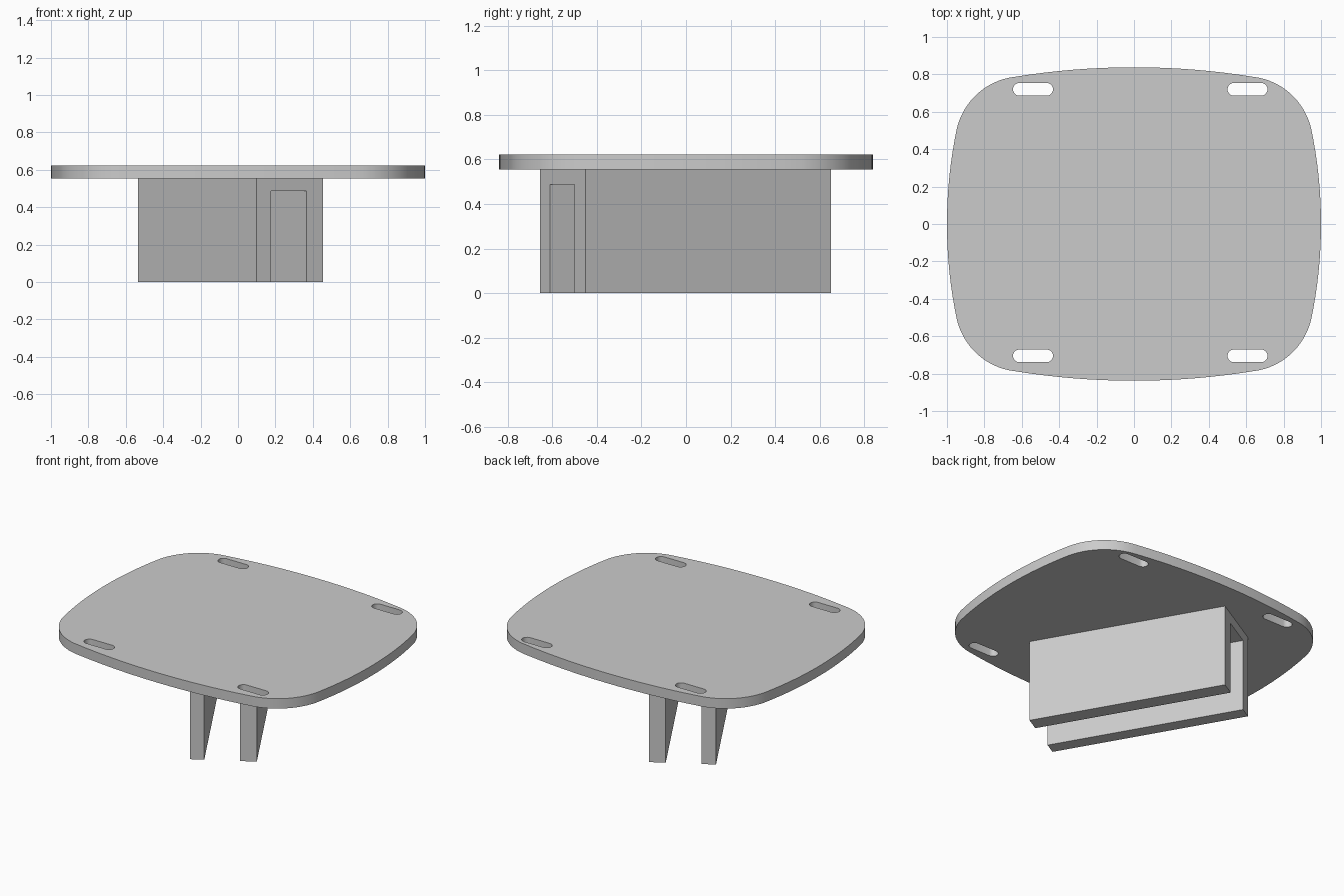
import bpy, bmesh
from math import sin, cos, pi, asin, radians, hypot
from mathutils import Vector

default = bpy.data.objects.get("Cube")
if default:
    bpy.data.objects.remove(default, do_unlink=True)

HALF_X, HALF_Y = 1.0, 0.838
BOTTOM, TOP = 0.555, 0.622

grey = bpy.data.materials.new("plain grey")
grey.use_nodes = True
color = (0.6, 0.6, 0.6, 1)
grey.diffuse_color = color
grey.node_tree.nodes["Principled BSDF"].inputs["Base Color"].default_value = color


def add_object(name, mesh):
    obj = bpy.data.objects.new(name, mesh)
    bpy.context.collection.objects.link(obj)
    mesh.materials.clear()
    mesh.materials.append(grey)
    return obj


def arc(cx, cy, r, a0, a1, n):
    return [(cx + r * cos(a0 + (a1 - a0) * i / n),
             cy + r * sin(a0 + (a1 - a0) * i / n)) for i in range(n + 1)]


def plate_outline():
    """Bowed rectangle: shallow arcs on each side joined by round corners."""
    side_r, end_r = 2.5, 4.0
    a, b = asin(0.516 / side_r), pi / 2 - asin(0.64 / end_r)
    side = arc(HALF_X - side_r, 0, side_r, 0, a, 8)
    end = arc(0, HALF_Y - end_r, end_r, b, pi / 2, 8)
    # The corner is a quadratic-weighted arc that meets both tangents
    p, q = Vector(side[-1]), Vector(end[0])
    cx = 0.583
    cy = 0.438
    corner = []
    n = 14
    for i in range(1, n):
        t = a + (b - a) * i / n
        r = hypot(p.x - cx, p.y - cy) * (1 - i / n) + hypot(q.x - cx, q.y - cy) * i / n
        corner.append((cx + r * cos(t), cy + r * sin(t)))
    quarter = side + corner + end
    mirror_x = [(-x, y) for x, y in reversed(quarter)][1:]
    half = quarter + mirror_x
    return half + [(x, -y) for x, y in reversed(half)][1:-1]


def slot_outline(x, y, length=0.214, width=0.068):
    r = width / 2
    d = length / 2 - r
    return arc(x + d, y, r, -pi / 2, pi / 2, 10) + arc(x - d, y, r, pi / 2, 3 * pi / 2, 10)


# Plate: filled outline with four strap slots
curve = bpy.data.curves.new("plate_profile", "CURVE")
curve.dimensions = "2D"
curve.fill_mode = "BOTH"
curve.extrude = (TOP - BOTTOM) / 2
slots = [slot_outline(x, y) for x in (-0.54, 0.607) for y in (-0.705, 0.72)]
for loop in [plate_outline()] + slots:
    spline = curve.splines.new("POLY")
    spline.points.add(len(loop) - 1)
    for point, (x, y) in zip(spline.points, loop):
        point.co = (x, y, 0, 1)
    spline.use_cyclic_u = True

source = bpy.data.objects.new("plate_profile", curve)
bpy.context.collection.objects.link(source)
bpy.context.view_layer.update()
evaluated = source.evaluated_get(bpy.context.evaluated_depsgraph_get())
mesh = bpy.data.meshes.new_from_object(evaluated)
bpy.data.objects.remove(source, do_unlink=True)
bm = bmesh.new()
bm.from_mesh(mesh)
bmesh.ops.remove_doubles(bm, verts=bm.verts, dist=0.0001)
bmesh.ops.recalc_face_normals(bm, faces=bm.faces)
bm.to_mesh(mesh)
bm.free()
plate = add_object("plate", mesh)
plate.location.z = (TOP + BOTTOM) / 2
bpy.ops.object.select_all(action="DESELECT")
plate.select_set(True)
bpy.context.view_layer.objects.active = plate
bpy.ops.object.shade_smooth_by_angle(angle=radians(30))

# Channel bracket: U-shaped section extruded along its length, turned under the plate
WIDTH, LENGTH, ROOF = 0.41, 1.27, 0.487
IN_LEFT, IN_RIGHT = 0.088, 0.308
section = [(0, 0), (0, BOTTOM), (WIDTH, BOTTOM), (WIDTH, 0),
           (IN_RIGHT, 0), (IN_RIGHT, ROOF), (IN_LEFT, ROOF), (IN_LEFT, 0)]
bm = bmesh.new()
face = bm.faces.new([bm.verts.new((x, 0, z)) for x, z in section])
grown = bmesh.ops.extrude_face_region(bm, geom=[face])["geom"]
bmesh.ops.translate(bm, vec=(0, LENGTH, 0),
                    verts=[v for v in grown if isinstance(v, bmesh.types.BMVert)])
bmesh.ops.recalc_face_normals(bm, faces=bm.faces)
mesh = bpy.data.meshes.new("channel_bracket")
bm.to_mesh(mesh)
bm.free()
bracket = add_object("channel_bracket", mesh)
bracket.location = (0.1, -0.655, 0)
bracket.rotation_euler.z = radians(30)
